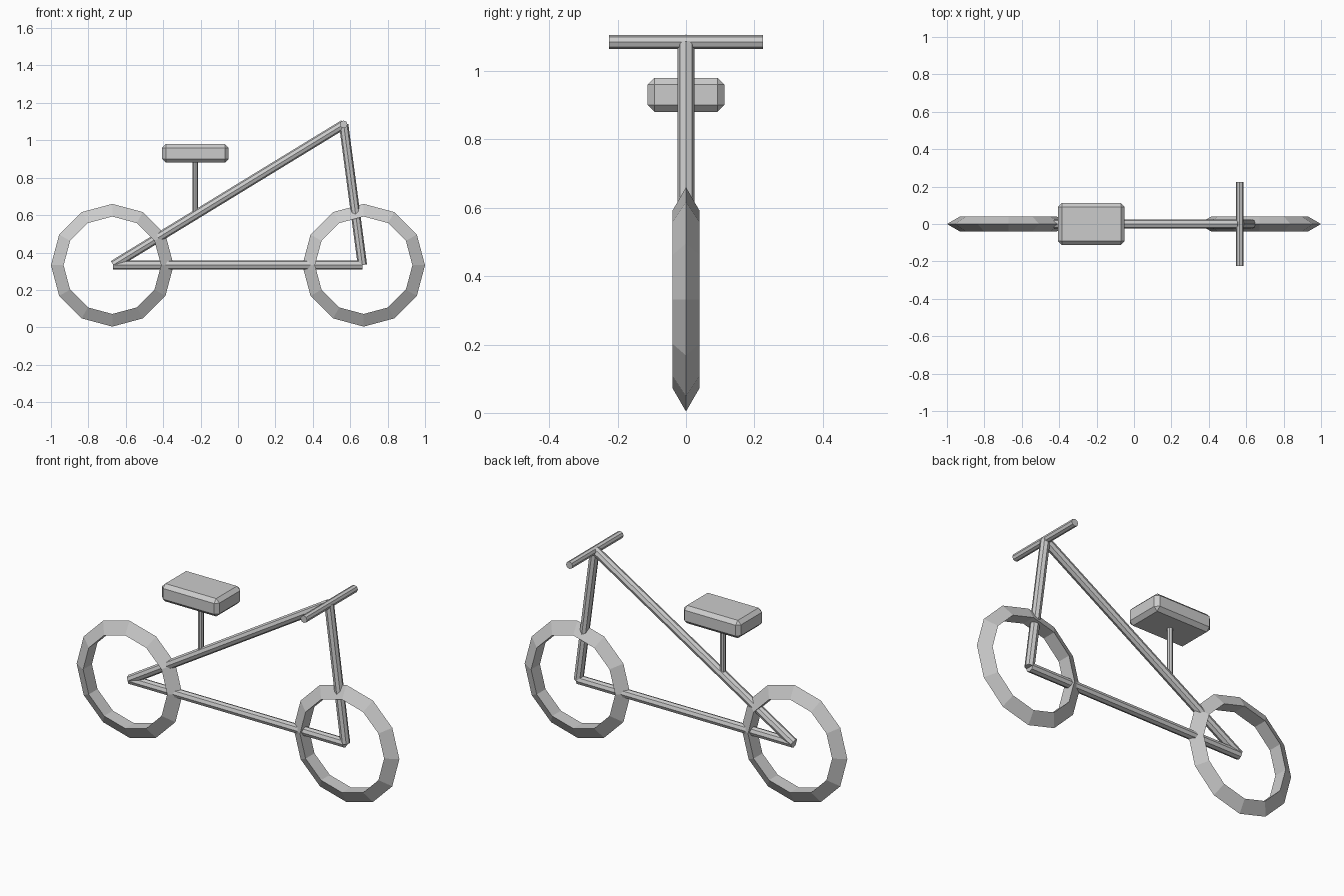
import bpy, math
from mathutils import Vector

if "Cube" in bpy.data.objects:
    bpy.data.objects.remove(bpy.data.objects["Cube"])

grey = bpy.data.materials.new("light grey")
grey.diffuse_color = (0.6, 0.6, 0.6, 1)
grey.use_nodes = True
grey.node_tree.nodes["Principled BSDF"].inputs["Base Color"].default_value = grey.diffuse_color


def finish(name):
    ob = bpy.context.object
    ob.name = name
    ob.data.materials.append(grey)
    return ob


def tube(name, a, b, r):
    """Eight-sided bar between two points."""
    a, b = Vector(a), Vector(b)
    bpy.ops.mesh.primitive_cylinder_add(vertices=8, radius=r, depth=(b - a).length,
                                        location=(a + b) / 2)
    ob = finish(name)
    ob.rotation_euler = (b - a).to_track_quat('Z', 'Y').to_euler()
    return ob


# Wheels: twelve-segment rings with a triangular section
for name, x in (("rear_wheel", -0.672), ("front_wheel", 0.672)):
    bpy.ops.mesh.primitive_torus_add(major_segments=12, minor_segments=3,
                                     major_radius=0.283, minor_radius=0.045,
                                     location=(x, 0, 0.332),
                                     rotation=(math.pi / 2, 0, 0))
    finish(name)

# Frame triangle
rear, front, top = (-0.667, 0, 0.333), (0.665, 0, 0.333), (0.565, 0, 1.085)
tube("bottom_bar", rear, front, 0.025)
tube("diagonal_bar", rear, top, 0.025)
tube("fork", front, top, 0.025)

# Handlebar and seat post
tube("handlebar", (0.565, -0.225, 1.085), (0.565, 0.225, 1.085), 0.0205)
tube("seat_post", (-0.229, 0, 0.6), (-0.229, 0, 0.9), 0.0145)

# Seat: box with chamfered edges
bpy.ops.mesh.primitive_cube_add(size=1, location=(-0.228, 0, 0.93))
seat = finish("seat")
seat.scale = (0.355, 0.224, 0.1)
bpy.ops.object.transform_apply(location=False, rotation=False, scale=True)
bevel = seat.modifiers.new("chamfer", 'BEVEL')
bevel.width = 0.02
bevel.segments = 1
